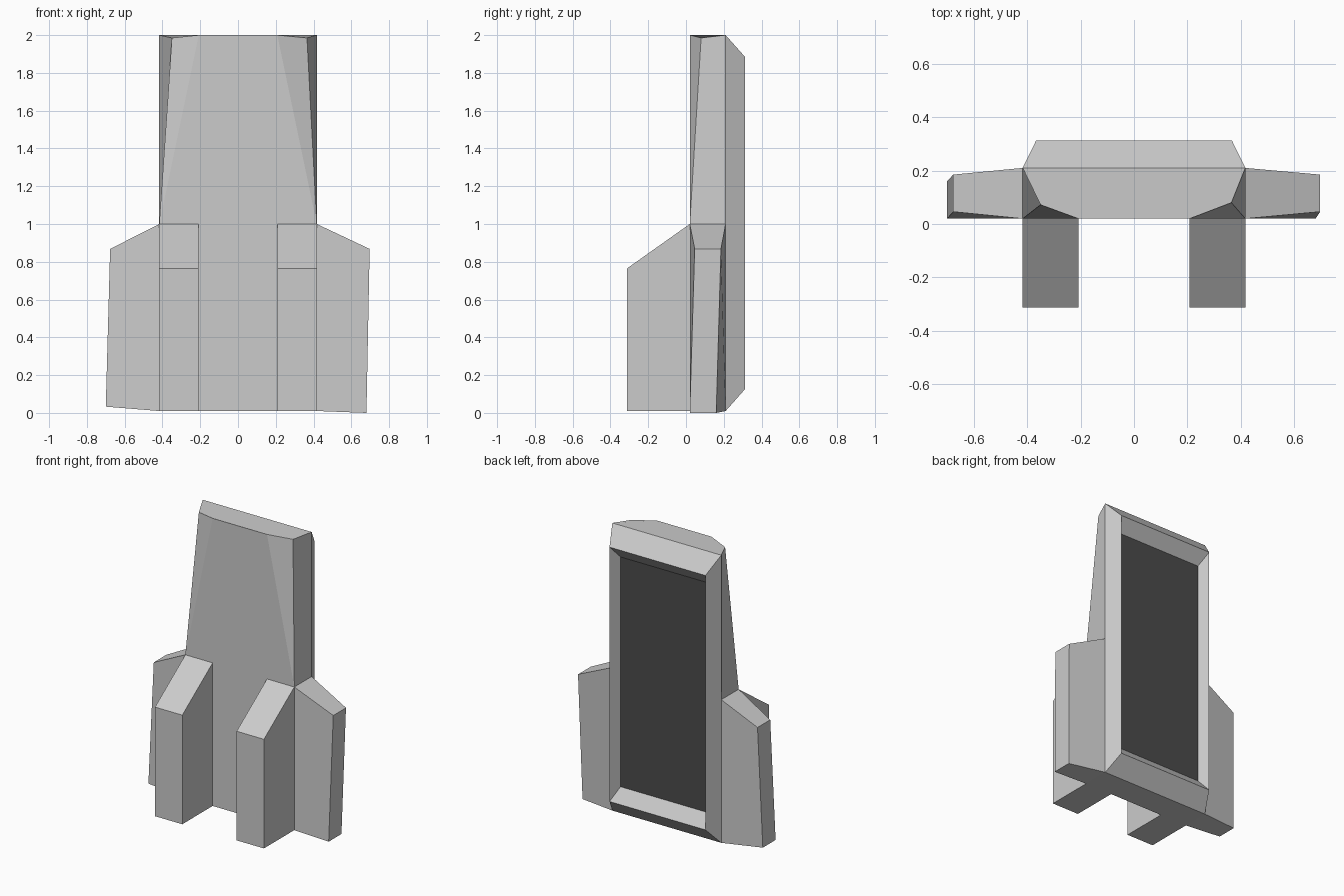
import bpy, bmesh

if "Cube" in bpy.data.objects:
    bpy.data.objects.remove(bpy.data.objects["Cube"])


def loft(bm, rings, start=True, end=True):
    """Bridge matching closed rings; optionally cap both ends. Returns the end cap."""
    loops = [[bm.verts.new(p) for p in ring] for ring in rings]
    n = len(loops[0])
    for a, b in zip(loops, loops[1:]):
        for i in range(n):
            j = (i + 1) % n
            bm.faces.new((a[i], a[j], b[j], b[i]))
    if start:
        bm.faces.new(loops[0])
    return bm.faces.new(loops[-1]) if end else None


def finish(bm, name, drop, materials=()):
    """Weld, orient outward, then remove faces buried inside neighbouring parts."""
    bmesh.ops.remove_doubles(bm, verts=bm.verts, dist=0.0005)
    bmesh.ops.recalc_face_normals(bm, faces=bm.faces)
    hidden = [f for f in bm.faces if drop(f)]
    bmesh.ops.delete(bm, geom=hidden, context='FACES')
    mesh = bpy.data.meshes.new(name)
    bm.to_mesh(mesh)
    bm.free()
    for m in materials:
        mesh.materials.append(m)
    obj = bpy.data.objects.new(name, mesh)
    bpy.context.collection.objects.link(obj)


def rect(x, y, z0, z1):
    return [(-x, y, z0), (x, y, z0), (x, y, z1), (-x, y, z1)]


W, S, F, B = 0.417, 0.208, 0.02, 0.21   # half width, leg inner side, front, back
BASE, MID, TOP = 0.01, 1.0, 2.0

grey = bpy.data.materials.new("grey")
grey.diffuse_color = (0.8, 0.8, 0.8, 1)
grey.use_nodes = True
grey.node_tree.nodes["Principled BSDF"].inputs["Base Color"].default_value = grey.diffuse_color
dark = bpy.data.materials.new("dark_panel")
dark.diffuse_color = (0.07, 0.07, 0.07, 1)
dark.use_nodes = True
dark.node_tree.nodes["Principled BSDF"].inputs["Base Color"].default_value = dark.diffuse_color

# Body: straight lower half, upper half with tapered front corners
bm = bmesh.new()
lower = [(-W, B), (-W, F), (-S, F), (S, F), (W, F), (W, B)]
loft(bm, [[(x, y, z) for x, y in lower] for z in (BASE, MID)], end=False)
shoulder = [(-W, B), (-W, F), (-W, F), (W, F), (W, F), (W, B)]
crown = [(-W, B, TOP), (-0.35, 0.072, 1.985), (-S, F, TOP),
         (S, F, TOP), (0.365, 0.08, 1.985), (W, B, TOP)]
loft(bm, [[(x, y, MID) for x, y in shoulder], crown], start=False)
# Open the back and replace it with a bevelled frame around a sunken panel
back = [f for f in bm.faces if all(v.co.y > B - 0.001 for v in f.verts)]
bmesh.ops.delete(bm, geom=back, context='FACES_ONLY')
panel = loft(bm, [rect(W, B, BASE, TOP), rect(0.367, 0.312, 0.125, 1.885),
                  rect(0.332, 0.242, 0.21, 1.80)], start=False)
panel.material_index = 1


def body_hidden(f):
    c = f.calc_center_median()
    return (BASE < c.z < MID and c.y < B and
            (abs(c.x) > W - 0.001 or (abs(c.x) > S and c.y < F + 0.001)
             and all(v.co.z <= MID for v in f.verts)))


finish(bm, "body", body_hidden, (grey, dark))

# Side arms: slightly uneven outer ends, as (x, z) for the bottom and top edges
for name, side, lo, hi in (("right_arm", 1, (0.68, 0.0), (0.697, 0.868)),
                           ("left_arm", -1, (-0.70, 0.033), (-0.677, 0.868))):
    bm = bmesh.new()
    inner = [(side * W, F, BASE), (side * W, B, BASE), (side * W, B, MID), (side * W, F, MID)]
    outer = [(lo[0], F, lo[1]), (lo[0], 0.16, lo[1]),
             (hi[0], 0.185, hi[1]), (hi[0], 0.046, hi[1])]
    loft(bm, [inner, outer])
    finish(bm, name, lambda f: all(abs(abs(v.co.x) - W) < 0.001 for v in f.verts))

# Front legs: blocks with sloped tops
profile = [(-0.312, BASE), (F, BASE), (F, MID), (-0.312, 0.765)]
for name, side in (("right_leg", 1), ("left_leg", -1)):
    bm = bmesh.new()
    loft(bm, [[(side * x, y, z) for y, z in profile] for x in (S, W)])
    finish(bm, name, lambda f: all(v.co.y > F - 0.001 for v in f.verts))
